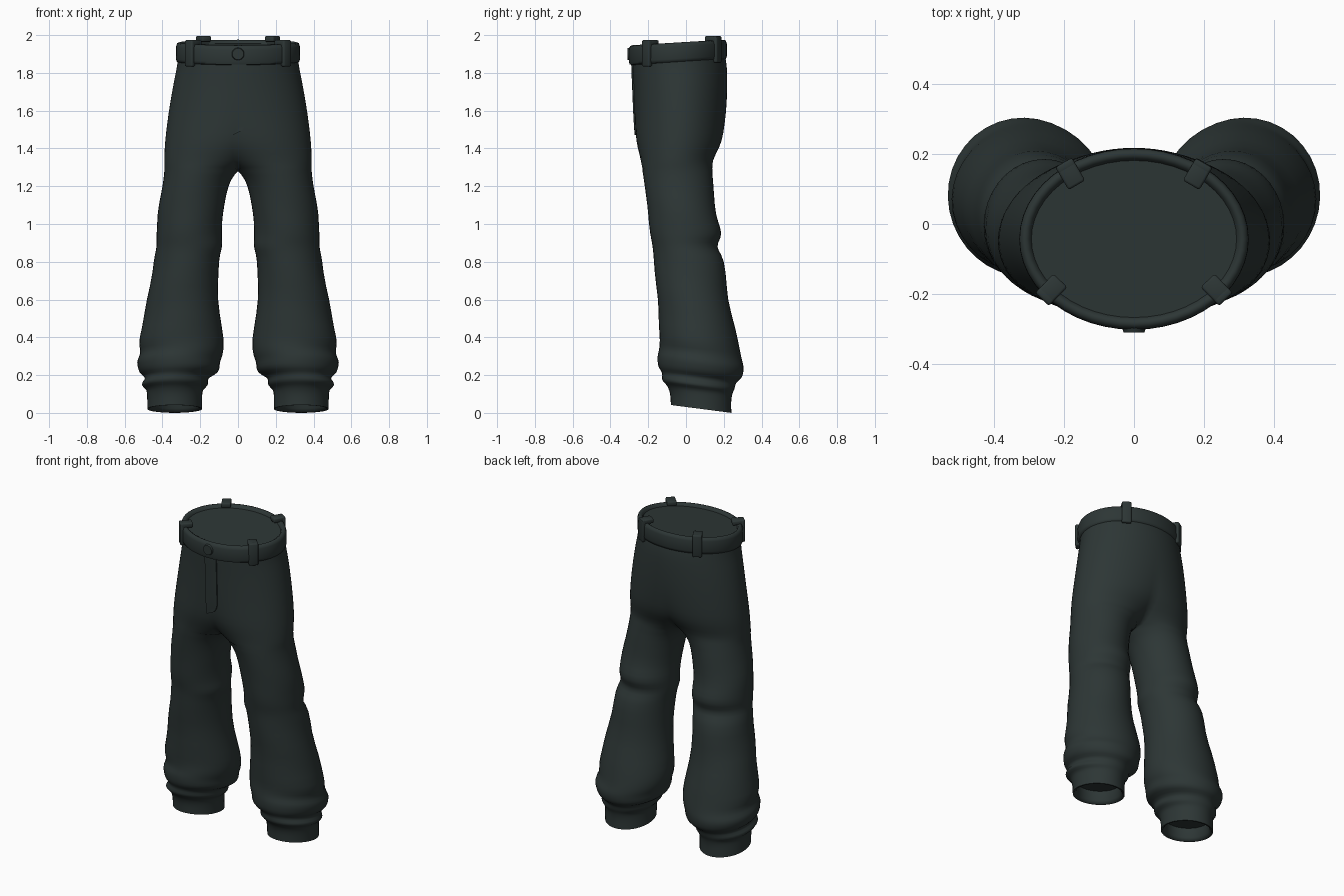
import bpy, bmesh
from math import sin, cos, pi, acos, sqrt, atan2
from mathutils import Matrix, Vector

cube = bpy.data.objects.get("Cube")
if cube:
    bpy.data.objects.remove(cube, do_unlink=True)

cloth = bpy.data.materials.new("dark green grey cloth")
cloth.use_nodes = True
COLOR = (0.026, 0.037, 0.036, 1)
cloth.diffuse_color = COLOR
bsdf = next(n for n in cloth.node_tree.nodes if n.type == 'BSDF_PRINCIPLED')
bsdf.inputs["Base Color"].default_value = COLOR
bsdf.inputs["Roughness"].default_value = 0.9


def finish(bm, name, angle=50):
    bmesh.ops.remove_doubles(bm, verts=bm.verts, dist=0.0005)
    bmesh.ops.recalc_face_normals(bm, faces=bm.faces)
    mesh = bpy.data.meshes.new(name)
    bm.to_mesh(mesh)
    bm.free()
    mesh.materials.append(cloth)
    obj = bpy.data.objects.new(name, mesh)
    bpy.context.collection.objects.link(obj)
    bpy.ops.object.select_all(action='DESELECT')
    obj.select_set(True)
    bpy.context.view_layer.objects.active = obj
    bpy.ops.object.shade_smooth_by_angle(angle=angle * pi / 180)
    return obj


def loft(bm, rings):
    rows = [[bm.verts.new(p) for p in ring] for ring in rings]
    for a, b in zip(rows, rows[1:]):
        for i in range(len(a) - 1):
            bm.faces.new((a[i], a[i + 1], b[i + 1], b[i]))
    return rows


# Left leg outline: height, inner x, outer x, front y, back y.
# A negative inner x means the section is cut open at the centre line.
KEYS = [
    (.021, .19, .48, -.08, .24),
    (.08, .19, .48, -.085, .24),
    (.12, .185, .485, -.10, .245),
    (.15, .16, .51, -.125, .255),
    (.185, .155, .495, -.125, .265),
    (.22, .105, .525, -.145, .295),
    (.27, .095, .533, -.15, .305),
    (.32, .08, .515, -.143, .295),
    (.40, .078, .52, -.14, .275),
    (.60, .105, .48, -.15, .225),
    (.80, .10, .445, -.17, .20),
    (.88, .085, .43, -.178, .168),
    (.95, .085, .432, -.188, .185),
    (1.05, .08, .425, -.20, .16),
    (1.20, .05, .40, -.218, .145),
    (1.28, 0, .39, -.23, .14),
    (1.34, -.09, .39, -.24, .145),
    (1.44, -.23, .385, -.262, .188),
    (1.58, -.32, .368, -.272, .21),
    (1.72, -.34, .345, -.278, .218),
    (1.84, -.322, .322, -.283, .215),
    (1.92, -.315, .315, -.283, .20),
]


def smooth_rows(keys, steps):
    out = []
    for i in range(len(keys) - 1):
        p = [Vector(keys[min(max(i + k, 0), len(keys) - 1)]) for k in (-1, 0, 1, 2)]
        for s in range(steps):
            t = s / steps
            out.append(p[1] + t / 2 * (p[2] - p[0] + t * (
                2 * p[0] - 5 * p[1] + 4 * p[2] - p[3]
                + t * (3 * (p[1] - p[2]) + p[3] - p[0]))))
    return out + [Vector(keys[-1])]


ROWS = smooth_rows(KEYS, 3)
SIDES = 36


def section(row, scale=1.0, lift=0.0):
    z, inner, outer, front, back = row
    cx, rx = (inner + outer) / 2, (outer - inner) / 2
    cy, ry = (front + back) / 2, (back - front) / 2
    span = pi if inner >= 0 else acos(max(-1, -cx / rx))
    slope = -.13 * min(1, max(0, (.6 - z) / .3))
    folds = .012 * min(1, max(0, (1.25 - z) / .2)) * min(1, z / .2)
    ring = []
    for i in range(SIDES + 1):
        t = span * (2 * i / SIDES - 1)
        r = scale * (1 + folds * sin(2 * t + 24 * z) * cos(t / 2))
        x, y = cx + rx * r * cos(t), cy + ry * r * sin(t)
        if inner < 0 and i in (0, SIDES):
            x = 0
        ring.append((x, y, z + lift + slope * (y - cy)))
    return ring


# Trouser body: one leg with its hip half, hem turned inside, then mirrored
bm = bmesh.new()
hem = ROWS[0]
rings = [section(hem, .84, .08), section(hem, .86, .02), section(hem, .93, .001)]
rows = loft(bm, rings + [section(r) for r in ROWS])
bm.faces.new(rows[0][:-1])
bmesh.ops.remove_doubles(bm, verts=bm.verts, dist=0.0005)
copy = bmesh.ops.duplicate(bm, geom=bm.verts[:] + bm.edges[:] + bm.faces[:])["geom"]
for v in copy:
    if isinstance(v, bmesh.types.BMVert):
        v.co.x = -v.co.x
bmesh.ops.reverse_faces(bm, faces=[f for f in copy if isinstance(f, bmesh.types.BMFace)])
finish(bm, "trouser_body", 70)

# Waistband with rounded edges and a sunken lid
WX, WY, WC = .314, .245, -.043


def band_z(y, z):
    return z + .06 * (y - WC)


bm = bmesh.new()
profile = [(-.01, 1.855), (.01, 1.86), (.015, 1.875), (.014, 1.94),
           (.008, 1.957), (-.004, 1.961), (-.014, 1.955), (-.02, 1.942)]
rings = []
for off, z in profile:
    ring = []
    for i in range(49):
        a = 2 * pi * i / 48
        y = WC + (WY + off) * sin(a)
        ring.append(((WX + off) * cos(a), y, band_z(y, z)))
    rings.append(ring)
rows = loft(bm, rings)
bm.faces.new(rows[-1][:-1])
finish(bm, "waistband", 60)


def rounded_box(bm, size, matrix):
    part = bmesh.new()
    bmesh.ops.create_cube(part, size=1, matrix=Matrix.Diagonal((*size, 1)))
    bmesh.ops.bevel(part, geom=part.edges[:], offset=.007, segments=2,
                    profile=.5, affect='EDGES')
    part.transform(matrix)
    temp = bpy.data.meshes.new("temp")
    part.to_mesh(temp)
    part.free()
    bm.from_mesh(temp)
    bpy.data.meshes.remove(temp)


# Belt loops: an outer strap and a tab folded over the rim
for label, x, y in (("front", .25, -.2), ("back", .19, .155)):
    for side, sign in (("left", 1), ("right", -1)):
        a = atan2((y - WC) / WY, sign * x / WX)
        px, py = WX * cos(a), WC + WY * sin(a)
        turn = atan2(sin(a) / WY, cos(a) / WX)
        frame = Matrix.Translation((px, py, band_z(py, 0))) @ Matrix.Rotation(turn, 4, 'Z')
        bm = bmesh.new()
        rounded_box(bm, (.026, .055, .14), frame @ Matrix.Translation((.014, 0, 1.913)))
        rounded_box(bm, (.075, .055, .03), frame @ Matrix.Translation((-.011, 0, 1.968)))
        finish(bm, f"{label}_{side}_belt_loop")

# Button on the waistband
bm = bmesh.new()
bmesh.ops.create_cone(bm, cap_ends=True, segments=24, radius1=.035, radius2=.03, depth=.016,
                      matrix=Matrix.Translation((0, WC - WY - .015, 1.9))
                      @ Matrix.Rotation(pi / 2, 4, 'X'))
finish(bm, "button", 30)


def front_y(x, z):
    low, high = next((a, b) for a, b in zip(ROWS, ROWS[1:]) if b[0] >= z)
    _, inner, outer, front, back = low.lerp(high, (z - low[0]) / (high[0] - low[0]))
    cx, rx = (inner + outer) / 2, (outer - inner) / 2
    return (front + back) / 2 - (back - front) / 2 * sqrt(1 - ((abs(x) - cx) / rx) ** 2)


# Fly flap: thin plate hugging the front, its lower corner rounded
bm = bmesh.new()
rings = []
for k in range(17):
    z = 1.47 + .39 * k / 16
    bend = min(1, (z - 1.47) / .09)
    right_edge = -.03 + .075 * sqrt(1 - (1 - bend) ** 2)
    xs = [-.035 + (right_edge + .035) * j / 6 for j in range(7)]
    outer = [(x, front_y(x, z) - .007, z) for x in xs]
    ends = [[(x, front_y(x, z) + .004, z)] for x in (xs[0], xs[-1])]
    rings.append(ends[0] + outer + ends[1])
loft(bm, rings)
finish(bm, "fly_flap", 40)
